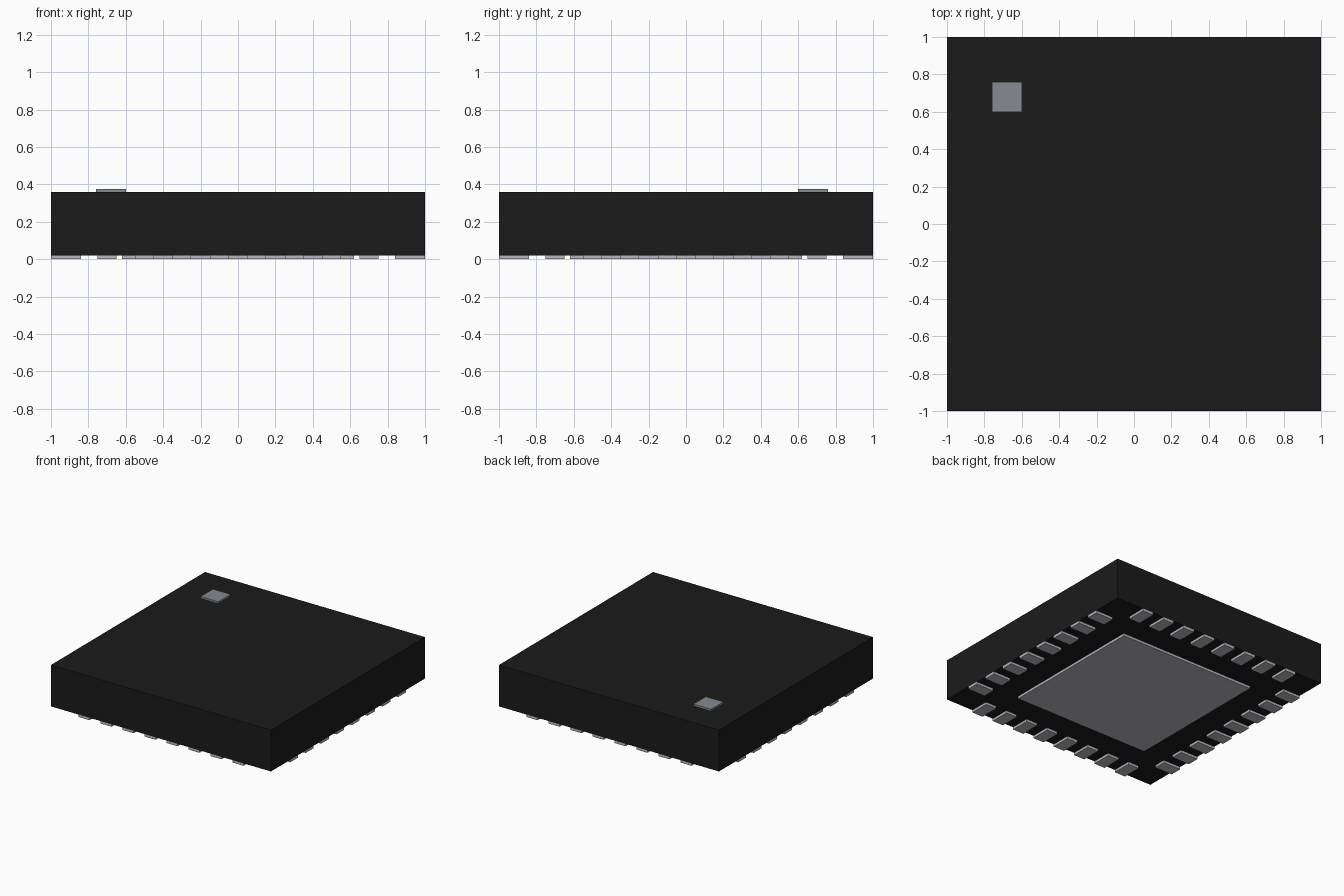
import bpy
import math
from mathutils import Matrix, Vector

if "Cube" in bpy.data.objects:
    bpy.data.objects.remove(bpy.data.objects["Cube"], do_unlink=True)


def material(name, rgb):
    mat = bpy.data.materials.new(name)
    mat.use_nodes = True
    colour = (*rgb, 1.0)
    mat.diffuse_color = colour
    mat.node_tree.nodes["Principled BSDF"].inputs["Base Color"].default_value = colour
    return mat


def block(name, centre, size, mat):
    """Box with its scale baked into the mesh."""
    bpy.ops.mesh.primitive_cube_add(size=1)
    obj = bpy.context.object
    obj.name = name
    obj.data.transform(Matrix.Diagonal((*size, 1.0)))
    obj.location = centre
    obj.data.materials.append(mat)
    return obj


black = material("black plastic", (0.011, 0.011, 0.011))
metal = material("tinned metal", (0.49, 0.48, 0.52))
grey = material("marker grey", (0.24, 0.26, 0.28))

PAD_H = 0.02
BODY_TOP = 0.36
PAD_LEN, PAD_WIDTH, PITCH, PER_SIDE = 0.16, 0.1, 0.2, 8

# Package body and corner marker
block("body", (0, 0, (PAD_H + BODY_TOP) / 2), (2, 2, BODY_TOP - PAD_H), black)
block("corner_marker", (-0.68, 0.68, BODY_TOP + 0.008), (0.16, 0.16, 0.016), grey)

# Large pad under the middle
block("centre_pad", (0, 0, PAD_H / 2), (1.24, 1.24, PAD_H), metal)

# Contact pads, one row turned round to each of the four sides
for turn, side in enumerate(("front", "left", "back", "right")):
    spin = Matrix.Rotation(turn * math.pi / 2, 4, "Z")
    for i in range(PER_SIDE):
        along = (i - (PER_SIDE - 1) / 2) * PITCH
        spot = spin @ Vector((along, PAD_LEN / 2 - 1, PAD_H / 2))
        pad = block(f"{side}_pad_{i + 1}", spot, (PAD_WIDTH, PAD_LEN, PAD_H), metal)
        pad.rotation_euler.z = turn * math.pi / 2
